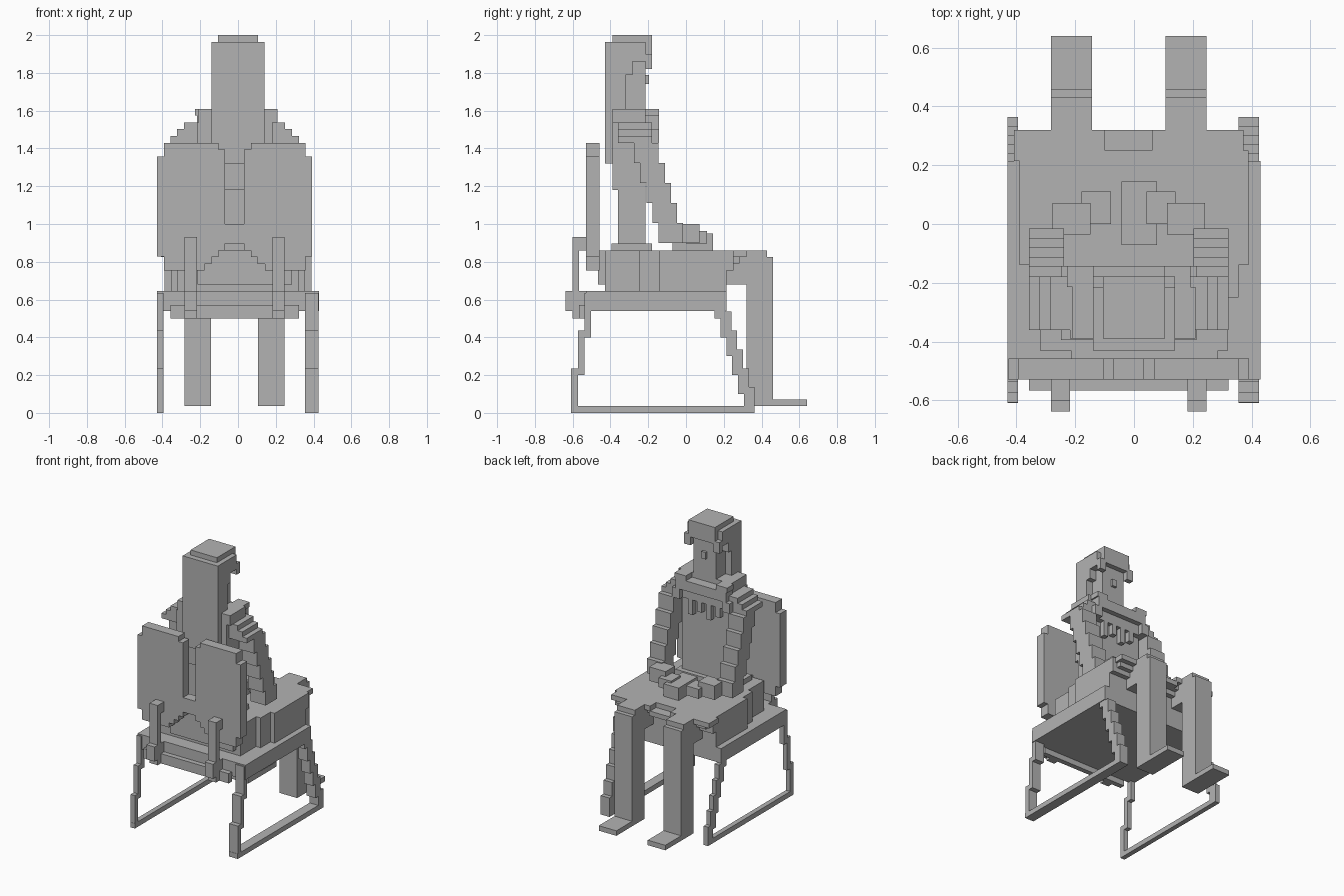
import bpy
import bmesh
from mathutils import Matrix, Vector

if "Cube" in bpy.data.objects:
    bpy.data.objects.remove(bpy.data.objects["Cube"], do_unlink=True)

GREY = (0.45, 0.45, 0.45, 1)
grey = bpy.data.materials.new("plain grey")
grey.use_nodes = True
grey.diffuse_color = GREY
grey.node_tree.nodes["Principled BSDF"].inputs["Base Color"].default_value = GREY

# Shared heights, depths and the line of symmetry
step = 0.036
middle = -step / 2
seat_bottom, seat_top, lap_top = 0.54, 0.645, 0.86
bust, shoulder, neck, crown = 1.18, 1.43, 1.61, 2.0
back_face, hair_back, face, knee = -0.53, -0.43, -0.215, 0.32


def block(name, x, y, z):
    """A block filling three (low, high) ranges."""
    low, high = (Vector(ends) for ends in zip(x, y, z))
    place = Matrix.Translation((low + high) / 2) @ Matrix.Diagonal((*(high - low), 1))
    bm = bmesh.new()
    bmesh.ops.create_cube(bm, size=1, matrix=place)
    mesh = bpy.data.meshes.new(name)
    bm.to_mesh(mesh)
    bm.free()
    mesh.materials.append(grey)
    obj = bpy.data.objects.new(name, mesh)
    bpy.context.collection.objects.link(obj)


def wide(half, centre=middle):
    """An x range spreading evenly from its centre."""
    return centre - half, centre + half


def pair(name, near, far, y, z):
    """The same block on both sides of the middle."""
    block("right_" + name, (middle - far, middle - near), y, z)
    block("left_" + name, (middle + near, middle + far), y, z)


def stairs(name, x, start, end, depth, count, overlap=0):
    """Blocks rising from start to end, both (y, z), in equal steps."""
    rise = (end[1] - start[1]) / count
    for i in range(count):
        y = start[0] + (end[0] - start[0]) * i / (count - 1)
        z = start[1] + rise * i
        block(name, x, (y - depth / 2, y + depth / 2), (z, z + rise + overlap))


# Chair seat, rail and stepped sled legs
block("seat", wide(0.43, 0), (back_face, -face), (seat_bottom, seat_top))
block("seat_rail", wide(0.34), (back_face - step, back_face), (0.5, 0.57))
for side, x in (("right", (-0.43, -0.395)), ("left", (0.355, 0.425))):
    stairs(side + "_front_leg", x, (-0.59, 0), (-0.52, 0.6), step, count=3, overlap=step)
    stairs(side + "_rear_leg", x, (0.335, 0), (0.18, 0.6), step * 1.6, count=6, overlap=step)
    block(side + "_runner", x, (-0.61, knee + step), (0, step))

# Backrest: two stepped panels, a bridge and two posts
slab = (back_face, back_face + step * 2)
panel_low = 0.755
pair("back_panel", 0.16, 0.375, slab, (panel_low, shoulder))
pair("back_panel_edge", 0.375, 0.41, slab, (panel_low + step * 2, shoulder - step * 2))
for i in range(3):
    inner = 0.05 + step * i
    pair("back_panel_arch", inner, inner + step + 0.01, slab,
         (lap_top - step * i, shoulder - (step if i == 0 else 0)))
block("back_bridge", wide(0.06), slab, (lap_top + step, 1))
post = back_face - step
pair("back_post", 0.2, 0.265, (post - step, post), (0.5, 0.93))
pair("post_top", 0.2, 0.265, (post, back_face), (lap_top, 0.93))
pair("post_bracket", 0.2, 0.265, (post - step * 2, back_face), (seat_bottom, seat_top))

# Hips widening towards the knees, and the lap
body = (seat_top, lap_top)
block("hips", wide(knee, 0), (hair_back, -0.25), body)
block("hips_back", wide(0.25, step), (hair_back - step, hair_back), (seat_top + step, lap_top))
block("hips_middle", wide(knee + step, 0), (-0.25, -0.14), body)
block("lap", wide(0.39, 0), (-0.14, -face), body)
block("lap_underside", wide(0.39, 0), (-face, -face + step), (0.755, lap_top))
block("lap_ledge", wide(knee + step, 0), (-face, knee - step), (0.79, lap_top - step))
block("lap_gap", wide(0.09), (-face, knee), (0.79, lap_top - step))
pair("lap_plate", 0.08, 0.39, (-face, knee), (lap_top - step, lap_top))

# Thighs, shins and feet
leg = dict(near=0.125, far=0.265)
pair("thigh", **leg, y=(-face, knee), z=(seat_top + step, lap_top - step))
pair("shin", **leg, y=(knee, 0.46), z=(step, lap_top - step))
pair("knee", **leg, y=(knee, 0.43), z=(lap_top - step, lap_top))
pair("foot", **leg, y=(0.46, 0.64), z=(step, step * 2))

# Torso, narrow at the waist
block("waistband", wide(0.23), (-0.395, -0.18), (lap_top, lap_top + step))
block("waist", wide(0.2), (-0.36, face), (lap_top, bust))
block("chest", wide(0.2), (-0.39, face), (bust, neck - step * 2))

# Shoulders stepping in towards the neck
for i in range(3):
    block("shoulder_layer", wide(0.34 - i * step), (-0.36, face + step),
          (shoulder + step * i, shoulder + step * (i + 1)))
block("neck_base", wide(0.21, 0), (-0.39, face), (neck - step * 2, neck))
front = (face, face + step * 2)
block("collar", wide(0.2), front, (neck - step * 3, neck - step))
pair("collar_point", 0.12, 0.21, front, (neck - step, neck))
pair("collar_end", 0.17, 0.23, front, (shoulder, neck - step * 3))
for i in range(4):
    x = step * (2 * i - 3) + middle
    block("collar_tassel", wide(step / 2, x), (face, face + step),
          (shoulder - step * (2 + i % 2), neck - step * 3))

# Stepped arms meeting in the lap
for side, centre in (("right", middle - 0.28), ("left", middle + 0.28)):
    stairs(side + "_arm", wide(0.06, centre), (-0.08, 0.9), (-0.21, shoulder), 0.13, count=5)
pair("forearm", 0.13, 0.26, (-step, step * 2), (0.9, 1))
pair("wrist", 0.06, 0.16, (0, 0.11), (lap_top + step, 1 - step))
block("hands", wide(0.06, -middle), (-step * 2, step * 4), (lap_top, 0.95))

# Head with hair over the brow, beside the face and down the back
block("head", wide(0.09, 0), (-0.39, face), (neck, crown - step))
block("nose", wide(middle, 0)[::-1], (face, face - middle), (1.74, 1.79))
block("back_hair", wide(0.14, 0), (hair_back, -0.39), (1.32, crown - step))
block("hair_cap", wide(0.105, 0), (-0.39, face + step), (crown - step * 2, crown))
block("hair_band", wide(0.14, 0), (-0.39, face), (lap_top + 1, crown - step))
block("fringe", wide(0.105, 0), (face, face + step), (1.88, crown - step))
for side, x in (("right", (-0.14, -0.09)), ("left", (0.09, 0.14))):
    block(side + "_side_hair", x, (-0.39, -knee), (neck, 1.86))
    block(side + "_hair_lock", x, (-knee, -knee + step), (1.79, 1.86))
    block(side + "_hair_tip", x, (face, face + step), (1.82, 1.9))
